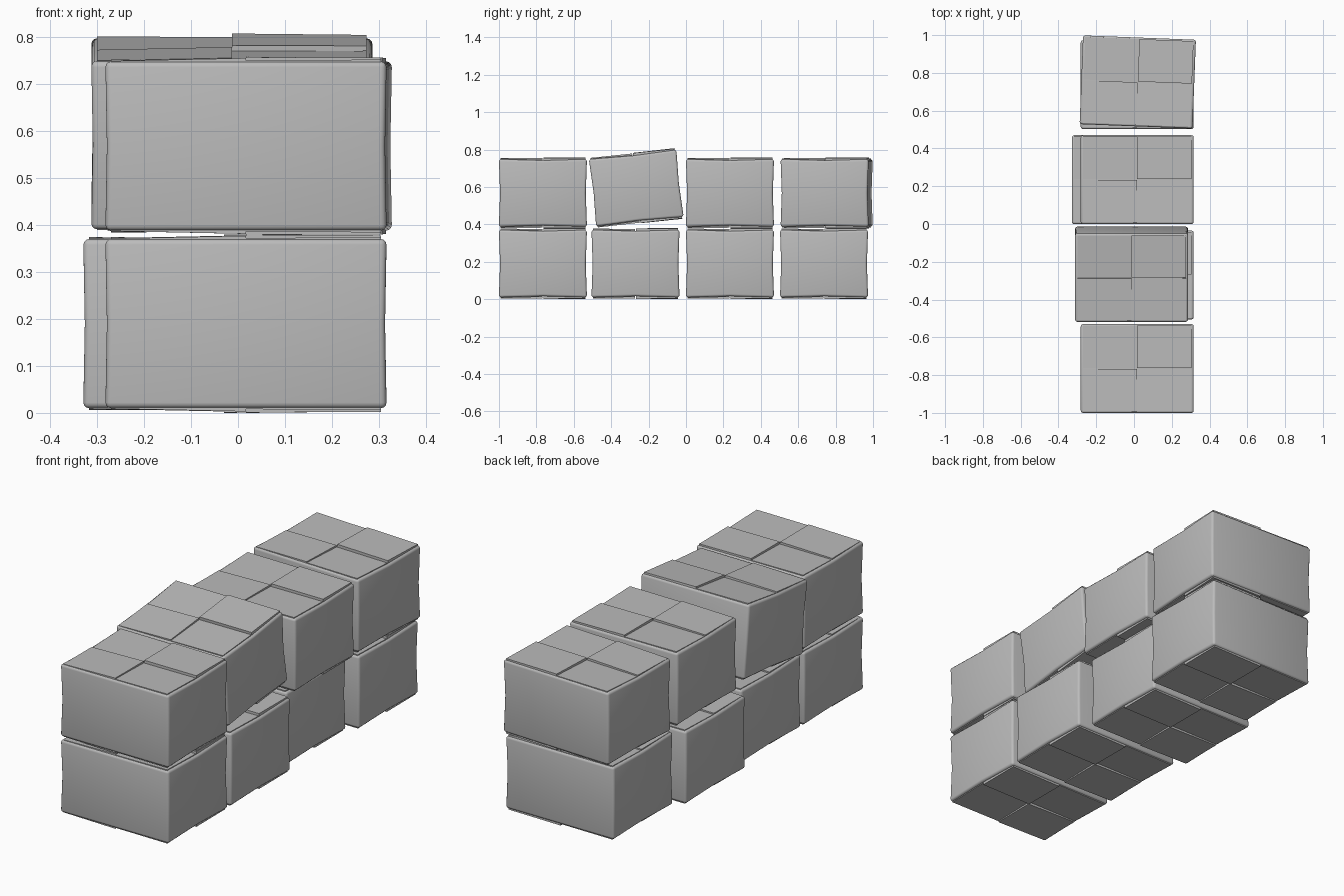
import bpy, bmesh
from math import radians
from mathutils import Matrix

default = bpy.data.objects.get("Cube")
if default:
    bpy.data.objects.remove(default, do_unlink=True)

HX, HY, HZ = 0.299, 0.235, 0.18      # half sizes of a carton
FLAP_ROOT = 0.165                    # flaps are sunk into the carton to here

grey = bpy.data.materials.new("carton_grey")
grey.use_nodes = True
colour = (0.5, 0.5, 0.5, 1)
grey.diffuse_color = colour
grey.node_tree.nodes["Principled BSDF"].inputs["Base Color"].default_value = colour


def finish(bm, name):
    bmesh.ops.recalc_face_normals(bm, faces=bm.faces)
    mesh = bpy.data.meshes.new(name)
    bm.to_mesh(mesh)
    bm.free()
    mesh.materials.append(grey)
    mesh.shade_smooth()
    mesh.set_sharp_from_angle(angle=radians(35))
    return mesh


# Carton body: soft-edged box, slightly pinched halfway along its sides
def carton_mesh():
    bm = bmesh.new()
    bmesh.ops.create_cube(bm, size=2)
    outer = bm.edges[:]
    bmesh.ops.bevel(bm, geom=outer, offset=0.045, segments=3, profile=0.5,
                    affect='EDGES')
    # keep the rounding even after scaling to the carton's proportions
    radius = 0.012
    for v in bm.verts:
        for i, half in enumerate((HX, HY, HZ)):
            side = 1 if v.co[i] > 0 else -1
            v.co[i] = side * (half - (1 - abs(v.co[i])) * radius / 0.045)
    for axis in range(3):
        normal = [0, 0, 0]
        normal[axis] = 1
        bmesh.ops.bisect_plane(bm, geom=bm.verts[:] + bm.edges[:] + bm.faces[:],
                               plane_co=(0, 0, 0), plane_no=normal)
    for v in bm.verts:
        mid_y, mid_z = abs(v.co.y) < 1e-4, abs(v.co.z) < 1e-4
        if mid_y:
            v.co.z *= 0.965
        if mid_z:
            v.co.y *= 0.975
            v.co.x *= 0.99
    return finish(bm, "carton")


# Interlocked flaps: one per quadrant, on the top and again underneath
def flaps_mesh():
    # heights: outer corner, inner x, centre, inner y
    flaps = {(-1, -1): (0.181, 0.187, 0.186, 0.180),
             (1, 1): (0.187, 0.190, 0.189, 0.188),
             (1, -1): (0.184, 0.182, 0.177, 0.178),
             (-1, 1): (0.184, 0.182, 0.177, 0.176)}
    bm = bmesh.new()
    for up in (1, -1):
        for (sx, sy), heights in flaps.items():
            spots = ((HX - 0.012, HY - 0.008), (0, HY - 0.008),
                     (0, 0.002), (HX - 0.012, 0.002))
            top = [bm.verts.new((sx * x, sy * y, up * h))
                   for (x, y), h in zip(spots, heights)]
            low = [bm.verts.new((sx * x, sy * y, up * FLAP_ROOT))
                   for x, y in spots]
            bm.faces.new(top)
            bm.faces.new(low[::-1])
            for i in range(4):
                j = (i + 1) % 4
                bm.faces.new((top[i], low[i], low[j], top[j]))
    return finish(bm, "flaps")


carton, flaps = carton_mesh(), flaps_mesh()


def place(name, spot, tilt=0, turn=0):
    pose = (Matrix.Translation(spot) @ Matrix.Rotation(radians(turn), 4, 'Z')
            @ Matrix.Rotation(radians(tilt), 4, 'X'))
    for part, mesh in (("carton", carton), ("flaps", flaps)):
        ob = bpy.data.objects.new(f"{name}_{part}", mesh)
        bpy.context.collection.objects.link(ob)
        ob.matrix_world = pose


# Lower row
LOW, HIGH = 0.19, 0.568
for i, (x, y) in enumerate(((0.017, -0.765), (0.017, -0.27),
                            (-0.03, 0.235), (0.017, 0.738))):
    place(f"lower_{i + 1}", (x, y, LOW))

# Upper row, with one carton tipped back and one slightly turned
place("upper_1", (0.017, -0.765, HIGH))
place("upper_2", (-0.013, -0.266, 0.594), tilt=6.2)
place("upper_3", (0.017, 0.235, HIGH))
place("upper_4", (0.02, 0.752, HIGH), turn=-2.2)
